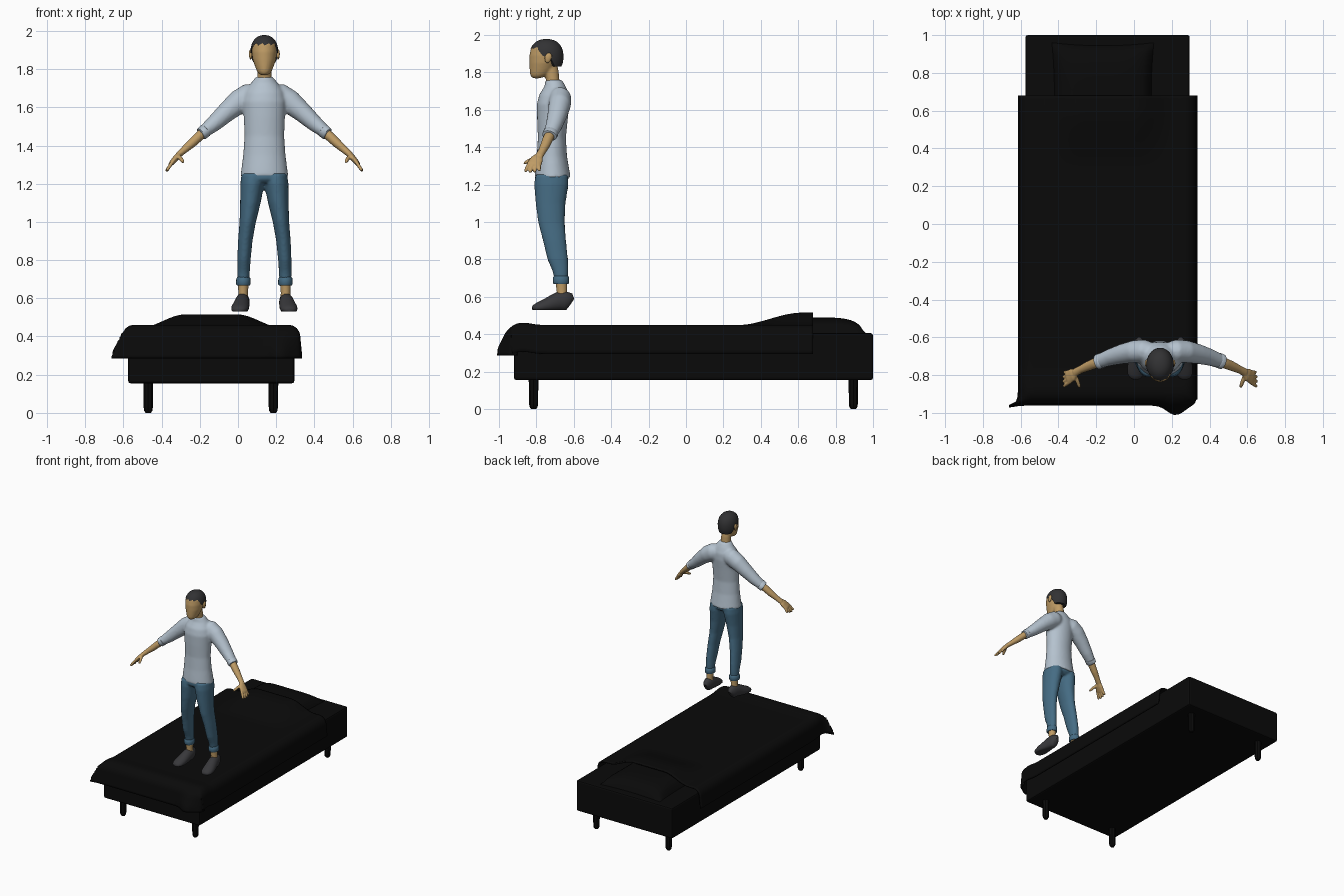
import bpy, bmesh, math
from mathutils import Vector

if "Cube" in bpy.data.objects:
    bpy.data.objects.remove(bpy.data.objects["Cube"])

X0 = 0.138   # centre line of the figure
BX = -0.14   # centre line of the bed
FLOOR = 0.53  # height of the soles


def material(name, rgb):
    m = bpy.data.materials.new(name)
    m.diffuse_color = (*rgb, 1)
    m.use_nodes = True
    m.node_tree.nodes["Principled BSDF"].inputs["Base Color"].default_value = m.diffuse_color
    return m


BLACK = material("bed black", (0.003, 0.003, 0.003))
SKIN = material("skin tan", (0.52, 0.33, 0.13))
SHIRT = material("shirt pale blue", (0.46, 0.54, 0.62))
DENIM = material("denim blue", (0.06, 0.15, 0.23))
HAIR = material("hair dark grey", (0.032, 0.032, 0.034))
SHOE = material("shoe charcoal", (0.04, 0.04, 0.044))


def make(name, parts, mat, voxel=0, smooth=0, angle=50):
    """Join (verts, faces) parts into one object, optionally fused by remeshing."""
    verts, faces = [], []
    for v, f in parts:
        k = len(verts)
        verts += v
        faces += [[i + k for i in q] for q in f]
    me = bpy.data.meshes.new(name)
    me.from_pydata([tuple(v) for v in verts], [], faces)
    bm = bmesh.new()
    bm.from_mesh(me)
    bmesh.ops.recalc_face_normals(bm, faces=bm.faces)
    bm.to_mesh(me)
    bm.free()
    me.materials.append(mat)
    me.shade_smooth()
    me.set_sharp_from_angle(angle=math.radians(angle))
    ob = bpy.data.objects.new(name, me)
    bpy.context.collection.objects.link(ob)
    if voxel:
        r = ob.modifiers.new("fuse", 'REMESH')
        r.mode, r.voxel_size, r.use_smooth_shade = 'VOXEL', voxel, True
        s = ob.modifiers.new("relax", 'SMOOTH')
        s.factor, s.iterations = 0.5, smooth
    return ob


def strip(rows, n, closed):
    """Quads between successive rows of n points."""
    return [[a * n + i, a * n + (i + 1) % n, (a + 1) * n + (i + 1) % n, (a + 1) * n + i]
            for a in range(rows - 1) for i in range(n if closed else n - 1)]


def loft(stations, n=20, side=1, flat=False, ref=(0, 1, 0), floor=None):
    """Elliptic rings (offset x, y, z, ru, rv) along a path; side=-1 mirrors it."""
    pts = [Vector(s[:3]) for s in stations]
    out = []
    for k, s in enumerate(stations):
        t = (pts[min(k + 1, len(pts) - 1)] - pts[max(k - 1, 0)]).normalized()
        if flat:
            t = Vector((0, 0, 1))
        v = Vector(ref)
        v = (v - t * v.dot(t)).normalized()
        u = v.cross(t)
        for i in range(n):
            a = math.tau * i / n
            p = pts[k] + u * s[3] * math.cos(a) + v * s[4] * math.sin(a)
            z = max(p.z, floor) if floor else p.z
            out.append((X0 + side * p.x, p.y, z))
    f = strip(len(pts), n, True)
    f += [list(range(n)), [len(out) - n + i for i in range(n)]]
    return out, f


# ---------------- bed ----------------
bpy.ops.mesh.primitive_cube_add(size=1, location=(BX, 0.04, 0.28))
base = bpy.context.object
base.name = "bed_base"
base.scale = (0.87, 1.92, 0.25)
bpy.ops.object.transform_apply(location=False, rotation=False, scale=True)
base.data.materials.append(BLACK)
b = base.modifiers.new("bevel", 'BEVEL')
b.width, b.segments = 0.012, 2

for x in (-0.47, 0.185):
    for y in (-0.815, 0.895):
        leg = [(x - X0, y, z, r, r) for z, r in
               ((0, 0.014), (0.012, 0.022), (0.03, 0.024), (0.16, 0.026))]
        make("bed_leg", [loft(leg, 8, flat=True)], BLACK, angle=30)

# pillow: puffed top and bottom sheets
N = 24
sheets = []
for top in (0.082, -0.0):
    vs = []
    for j in range(N + 1):
        for i in range(N + 1):
            u, v = 2 * i / N - 1, 2 * j / N - 1
            h = max(0, (1 - u ** 4) * (1 - v ** 4)) ** 0.5
            vs.append((-0.165 + 0.27 * u * (1 - 0.05 * (1 - v * v)),
                       0.69 + 0.27 * v * (1 - 0.06 * (1 - u * u)), 0.407 + top * h))
    sheets.append((vs, strip(N + 1, N + 1, False)))
make("pillow", sheets, BLACK)


def step(a, b, x):
    t = min(1, max(0, (x - a) / (b - a)))
    return t * t * (3 - 2 * t)


def over_edge(s, w, r=0.055):
    """Run s along a sheet that bends down past w: (outward distance, drop)."""
    if s <= w:
        return s, 0
    a = (s - w) / r
    if a < math.pi / 2:
        return w + r * math.sin(a), r * (1 - math.cos(a))
    d = s - w - r * math.pi / 2
    return w + r + 0.1 * d, r + d


# blanket: sheet draped over both sides and the foot
nx, ny = 60, 110
vs = []
for j in range(ny + 1):
    t = -0.68 + j / ny * (0.68 + 1.08)
    yy, dy = over_edge(t, 0.89)
    for i in range(nx + 1):
        s = (2 * i / nx - 1) * 0.585
        xx, dx = over_edge(abs(s), 0.405)
        sg = 1 if s > 0 else -1
        drop, corner = max(dx, dy), min(dx, dy) / 0.14
        x, y = BX + sg * xx, -yy
        puff = step(0.28, 0.62, y) * (1 - step(0.14, 0.36, abs(x - BX)))
        z = 0.443 + 0.066 * puff + 0.012 * math.exp(-((y + 0.87) / 0.06) ** 2) - drop
        if sg < 0:   # flared corner on the left
            x -= 0.05 * corner
            y -= 0.01 * corner
        y -= 0.05 * math.exp(-((x - 0.22) / 0.06) ** 2) * min(1, dy / 0.12)  # fold
        if sg > 0:
            y += 0.05 * corner
        vs.append((x, y, z))
cover = make("blanket", [(vs, strip(ny + 1, nx + 1, False))], BLACK)
so = cover.modifiers.new("thickness", 'SOLIDIFY')
so.thickness, so.offset = 0.012, 0

# ---------------- clothes ----------------
torso = [(0, -.713, 1.235, .126, .097), (0, -.715, 1.28, .120, .091), (0, -.717, 1.35, .111, .081),
         (0, -.717, 1.45, .104, .075), (0, -.714, 1.55, .108, .082), (0, -.71, 1.63, .114, .087),
         (0, -.705, 1.68, .102, .08), (0, -.70, 1.725, .072, .057), (0, -.707, 1.76, .044, .044)]
sleeve = [(.05, -.675, 1.665, .055, .05), (.08, -.672, 1.66, .066, .06), (.135, -.675, 1.628, .063, .06),
          (.2, -.688, 1.573, .052, .053), (.265, -.706, 1.514, .043, .045), (.325, -.728, 1.466, .032, .038)]
make("shirt", [loft(torso, 32, flat=True)] + [loft(sleeve, 20, m) for m in (1, -1)], SHIRT, 0.009, 5)

leg = [(.11, -.668, .70, .032, .037), (.109, -.672, .74, .033, .043), (.107, -.686, .8, .035, .055),
       (.1, -.703, .9, .038, .062), (.087, -.72, 1.0, .043, .071), (.073, -.724, 1.1, .054, .08),
       (.063, -.72, 1.2, .063, .092), (.06, -.718, 1.25, .06, .088)]
hips = [(0, -.72, 1.205, .06, .07), (0, -.718, 1.225, .118, .09), (0, -.717, 1.26, .117, .088)]
make("trousers", [loft(hips, 32, flat=True)] + [loft(leg, 20, m, True) for m in (1, -1)], DENIM, 0.008, 4)

# ---------------- limbs, cuffs and shoes ----------------
cuff = [(.11, -.668, .668, .034, .039), (.11, -.668, .674, .038, .043),
        (.11, -.668, .704, .037, .043), (.11, -.668, .712, .031, .037)]
ankle = [(.112, -.662, .59, .027, .03), (.111, -.664, .63, .025, .027), (.11, -.667, .69, .029, .032)]
shoe = [(.110, -.615, .565, .016, .03), (.111, -.625, .572, .029, .048), (.113, -.65, .578, .036, .053),
        (.116, -.685, .575, .039, .049), (.121, -.72, .562, .043, .043), (.127, -.76, .55, .046, .034),
        (.131, -.795, .542, .042, .026), (.133, -.814, .539, .03, .017), (.134, -.822, .537, .016, .008)]
sleeve_cuff = [(.306, -.721, 1.480, .031, .036), (.309, -.722, 1.478, .036, .041),
               (.329, -.730, 1.461, .034, .040), (.332, -.731, 1.459, .028, .034)]
forearm = [(.30, -.717, 1.485, .025, .027), (.345, -.738, 1.445, .026, .028), (.38, -.752, 1.412, .024, .026),
           (.42, -.77, 1.377, .019, .021), (.452, -.787, 1.349, .016, .022)]
palm = [(.442, -.783, 1.357, .014, .019), (.462, -.797, 1.336, .016, .034),
        (.486, -.812, 1.308, .013, .039), (.494, -.816, 1.299, .008, .034)]
thumb = [(.452, -.80, 1.343, .012, .012), (.438, -.83, 1.332, .011, .011),
         (.43, -.853, 1.32, .010, .010), (.426, -.866, 1.312, .006, .006)]


def finger(d, length):
    a, e = Vector((.482, -.812 + d, 1.312)), Vector((.513, -.822 + 1.4 * d, 1.266))
    return [(*a.lerp(e, length * k), r, r) for k, r in ((0, .0095), (.5, .0095), (.9, .0085), (1, .005))]


for m, sd in ((1, "left"), (-1, "right")):
    make(sd + "_trouser_cuff", [loft(cuff, 20, m, True)], DENIM)
    make(sd + "_ankle", [loft(ankle, 16, m, True)], SKIN)
    make(sd + "_shoe", [loft(shoe, 20, m, ref=(0, 0, 1), floor=FLOOR)], SHOE)
    make(sd + "_sleeve_cuff", [loft(sleeve_cuff, 20, m)], SHIRT)
    fingers = [loft(finger(d, l), 10, m) for d, l in ((-.028, .95), (-.009, 1.04), (.009, 1), (.027, .85))]
    make(sd + "_arm_and_hand", [loft(forearm, 16, m), loft(palm, 16, m),
                                loft(thumb, 10, m, ref=(0, 0, 1))] + fingers, SKIN, 0.0045, 2)

# ---------------- head ----------------
head = [(0, -.80, 1.768, .014, .016), (0, -.79, 1.777, .03, .038), (0, -.782, 1.79, .039, .052),
        (0, -.772, 1.815, .049, .064), (0, -.762, 1.85, .061, .075), (0, -.753, 1.89, .067, .084),
        (0, -.748, 1.93, .066, .081), (0, -.745, 1.955, .052, .064), (0, -.745, 1.968, .03, .035)]
neck = [(0, -.708, 1.73, .042, .042), (0, -.713, 1.76, .037, .036), (0, -.72, 1.80, .037, .04),
        (0, -.735, 1.85, .037, .045)]
make("head", [loft(head, 28, flat=True), loft(neck, 20, flat=True)], SKIN, 0.006, 3)

for m in (1, -1):
    ear = [(.072, -.737 + .004 * k, 1.877 + .026 * k, .009 * w, .019 * w)
           for k, w in ((-1, .3), (-.7, .7), (0, 1), (.6, .9), (1, .35))]
    make("ear", [loft(ear, 12, m, True)], SKIN, angle=80)

# hair cap: hairline high at the front, low at the back, ragged fringe
n, rows = 48, 12
C, R, E = Vector((X0, -.746, 1.883)), (.073, .091, .095), 2.3
vs = []
for k in range(rows + 1):
    for i in range(n):
        a = math.tau * i / n
        back = math.sin(a)
        low = 1.885 - 0.055 * step(0.1, 0.6, back) + 0.045 * step(0.15, 0.6, -back)
        if back < -0.3:
            low += 0.006 * (i % 4 - 1.5) / 1.5
        q = min(k, rows - 1) / (rows - 1)
        top_h, low_h = 1.0, (low - C.z) / R[2]
        h = low_h + (top_h - low_h) * math.cos(q * math.pi / 2)
        w = max(1e-3, 1 - min(1, abs(h)) ** E) ** (1 / E)
        if k == rows:
            w *= 0.75   # tuck the hairline under into the head
        vs.append((C.x + R[0] * w * math.cos(a), C.y + R[1] * w * back, C.z + R[2] * h))
make("hair", [(vs, strip(rows + 1, n, True) + [list(range(n))])], HAIR, angle=60)
